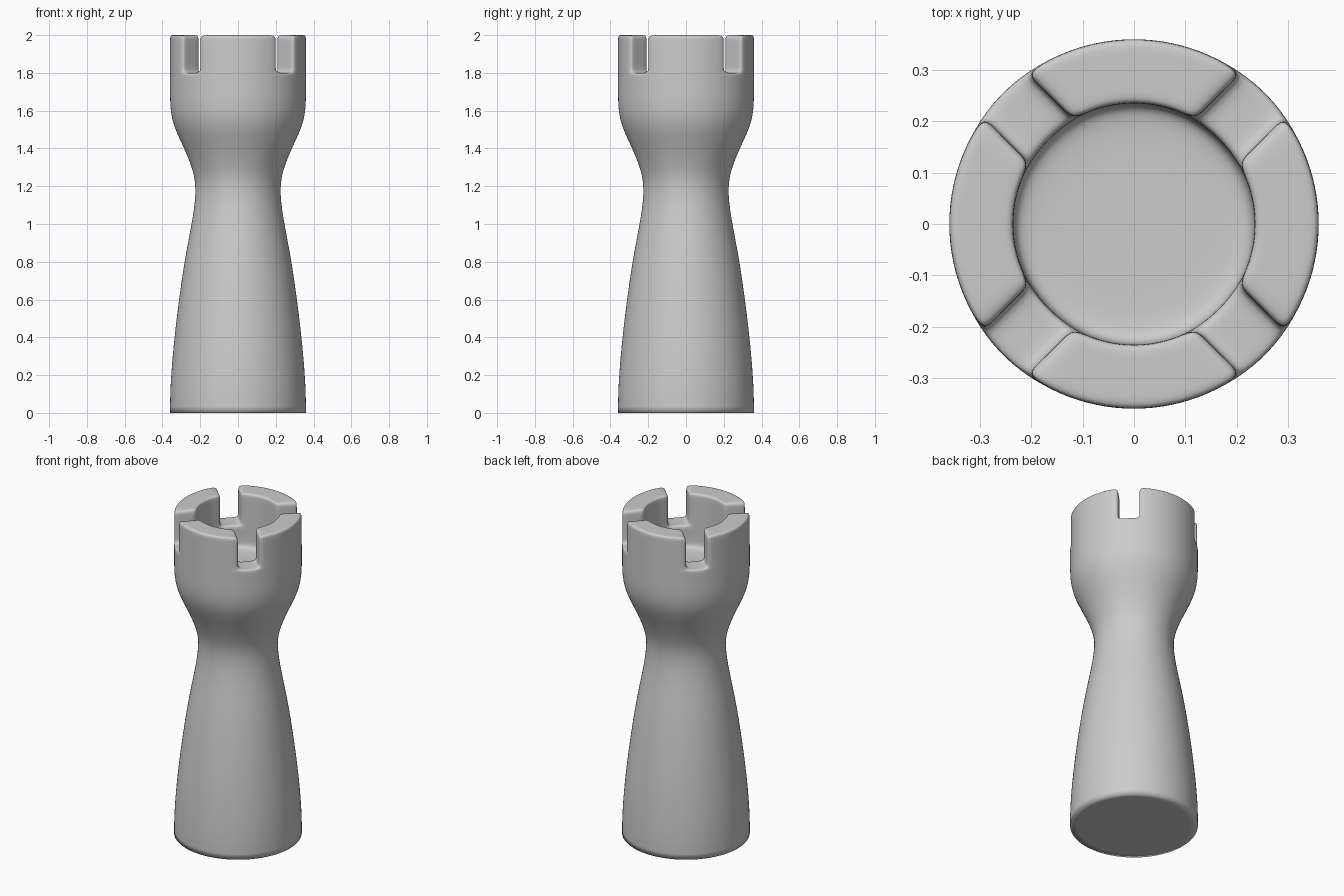
import bpy, bmesh
from math import asin, sin, cos, pi

if "Cube" in bpy.data.objects:
    bpy.data.objects.remove(bpy.data.objects["Cube"])

R, R_IN, RIM_Z = 0.362, 0.236, 1.80
SLOT, GAP_N, WALL_N = 0.06, 2, 6        # slot half width, segments per slot / battlement
PER = GAP_N + WALL_N
N = 4 * PER

# Half profile (radius, height): base, waist, head, rim at slot level, cup floor
profile = [(0.2, 0), (R, 0), (R, 0.13), (0.341, 0.4), (0.288, 0.8), (0.237, 1.04),
           (0.22, 1.2), (0.244, 1.3), (0.290, 1.41), (0.34, 1.51), (R, 1.6),
           (R, 1.72), (R, RIM_Z - 0.02), (R, RIM_Z), (0.335, RIM_Z), (0.262, RIM_Z),
           (R_IN, RIM_Z), (R_IN, RIM_Z - 0.03), (R_IN, 1.70), (R_IN - 0.005, 1.67), (0.19, 1.66)]
RIM_ROWS = range(13, 16)                # bands forming the flat rim


def angle(i, r):
    """Angle of column i, keeping the slot sides parallel."""
    quarter, k = divmod(i, PER)
    h = asin(SLOT / max(r, R_IN))
    if k <= GAP_N:
        a = -h + 2 * h * k / GAP_N
    else:
        a = h + (pi / 2 - 2 * h) * (k - GAP_N) / WALL_N
    return pi / 4 + quarter * pi / 2 + a


bm = bmesh.new()
rings = [[bm.verts.new((r * cos(angle(i, r)), r * sin(angle(i, r)), z)) for i in range(N)]
         for r, z in profile]

# Turned body
rim = []
for j in range(len(rings) - 1):
    for i in range(N):
        n = (i + 1) % N
        f = bm.faces.new((rings[j][i], rings[j][n], rings[j + 1][n], rings[j + 1][i]))
        if j in RIM_ROWS and i % PER >= GAP_N:
            rim.append(f)

# Caps under the base and on the cup floor
for ring, z, flip in ((rings[0], 0, True), (rings[-1], profile[-1][1], False)):
    c = bm.verts.new((0, 0, z))
    for i in range(N):
        a, b = ring[i], ring[(i + 1) % N]
        bm.faces.new((b, a, c) if flip else (a, b, c))

# Sharp base edge
crease = bm.edges.layers.float.new("crease_edge")
for i in range(N):
    bm.edges.get((rings[1][i], rings[1][(i + 1) % N]))[crease] = 1.0

# Battlements raised from the rim
for step in (0.03, 0.145, 0.025):
    res = bmesh.ops.extrude_face_region(bm, geom=rim)["geom"]
    bmesh.ops.delete(bm, geom=rim, context="FACES_ONLY")
    rim = [g for g in res if isinstance(g, bmesh.types.BMFace)]
    bmesh.ops.translate(bm, verts=[g for g in res if isinstance(g, bmesh.types.BMVert)],
                        vec=(0, 0, step))
loose = [v for v in bm.verts if not v.link_faces]
bmesh.ops.delete(bm, geom=loose, context="VERTS")
wires = [e for e in bm.edges if not e.link_faces]
bmesh.ops.delete(bm, geom=wires, context="EDGES")
bmesh.ops.recalc_face_normals(bm, faces=bm.faces[:])

mesh = bpy.data.meshes.new("castle_tower_piece")
bm.to_mesh(mesh)
bm.free()
tower = bpy.data.objects.new("castle_tower_piece", mesh)
bpy.context.collection.objects.link(tower)
sub = tower.modifiers.new("smooth", "SUBSURF")
sub.levels = sub.render_levels = 2
bpy.context.view_layer.objects.active = tower
tower.select_set(True)
bpy.ops.object.shade_smooth()
